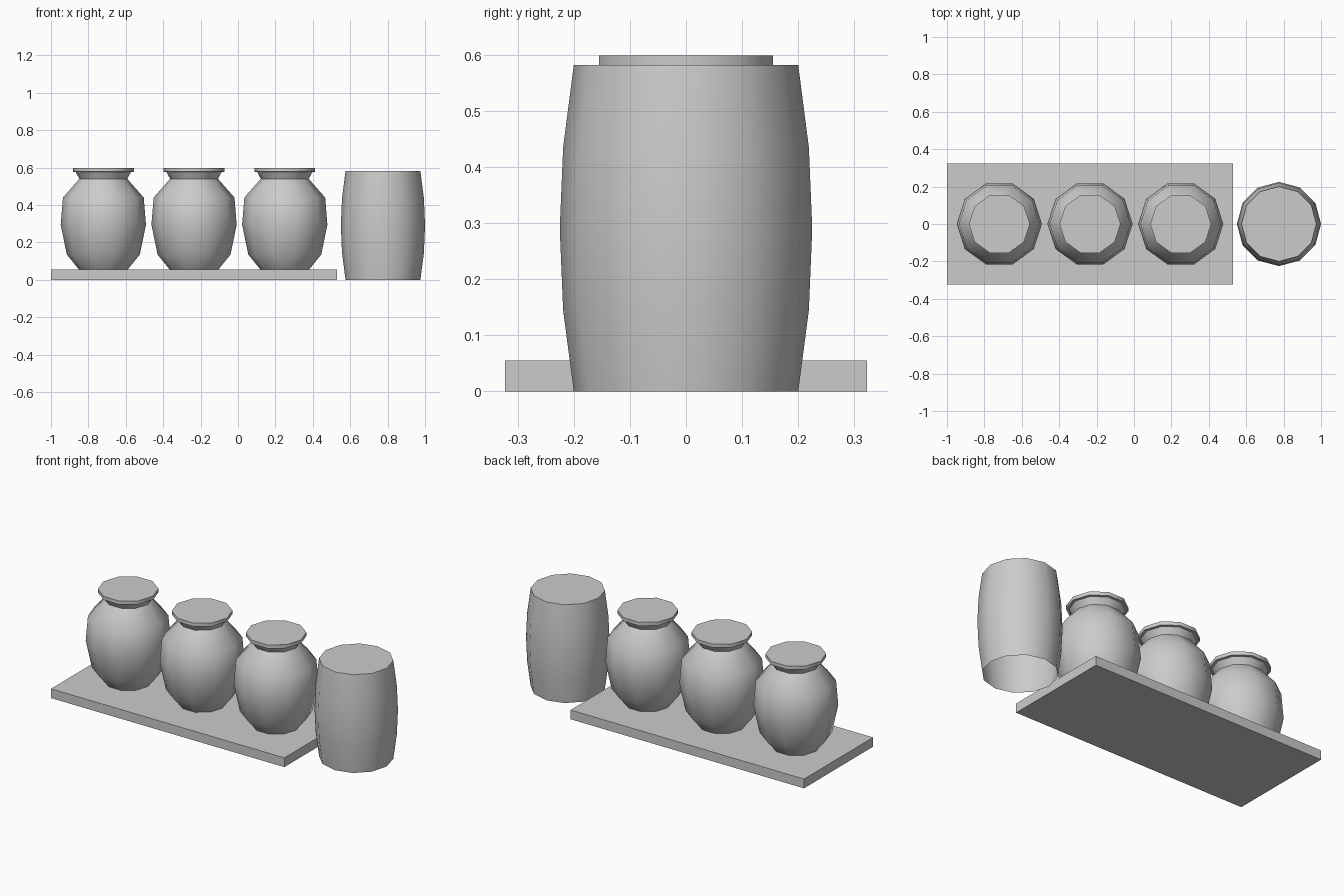
import bpy, bmesh, math

if "Cube" in bpy.data.objects:
    bpy.data.objects.remove(bpy.data.objects["Cube"])


def lathe(name, profile, sides, cx, cap_bottom=True):
    """Spin a (radius, z) profile into a low-poly vessel with a closed top."""
    bm = bmesh.new()
    rings = []
    for r, z in profile:
        rings.append([bm.verts.new((r * math.cos(2 * math.pi * i / sides),
                                    r * math.sin(2 * math.pi * i / sides), z))
                      for i in range(sides)])
    for low, high in zip(rings, rings[1:]):
        for i in range(sides):
            j = (i + 1) % sides
            bm.faces.new((low[i], low[j], high[j], high[i]))
    bm.faces.new(rings[-1])
    if cap_bottom:
        bm.faces.new(rings[0][::-1])
    mesh = bpy.data.meshes.new(name)
    bm.to_mesh(mesh)
    bm.free()
    obj = bpy.data.objects.new(name, mesh)
    obj.location.x = cx
    bpy.context.collection.objects.link(obj)
    bpy.ops.object.select_all(action='DESELECT')
    obj.select_set(True)
    bpy.context.view_layer.objects.active = obj
    bpy.ops.object.shade_smooth_by_angle(angle=math.radians(40))
    return obj


# Base board under the jars
bpy.ops.mesh.primitive_cube_add(size=1, location=(-0.235, 0, 0.0275))
board = bpy.context.object
board.name = "base_board"
board.scale = (1.53, 0.646, 0.055)
bpy.ops.object.transform_apply(location=False, rotation=False, scale=True)

# Three ten-sided jars with a pinched neck and flat lip
jar_profile = [(0.13, 0.055), (0.195, 0.135), (0.228, 0.295), (0.216, 0.44),
               (0.128, 0.54), (0.148, 0.577), (0.163, 0.578), (0.163, 0.599)]
for k in range(3):
    lathe(f"jar_{k + 1}", jar_profile, 10, -0.72 + 0.485 * k)

# Twelve-sided barrel with an open underside
barrel_profile = [(0.2, 0), (0.219, 0.145), (0.225, 0.29), (0.219, 0.435), (0.2, 0.582)]
lathe("barrel", barrel_profile, 12, 0.775, cap_bottom=False)
